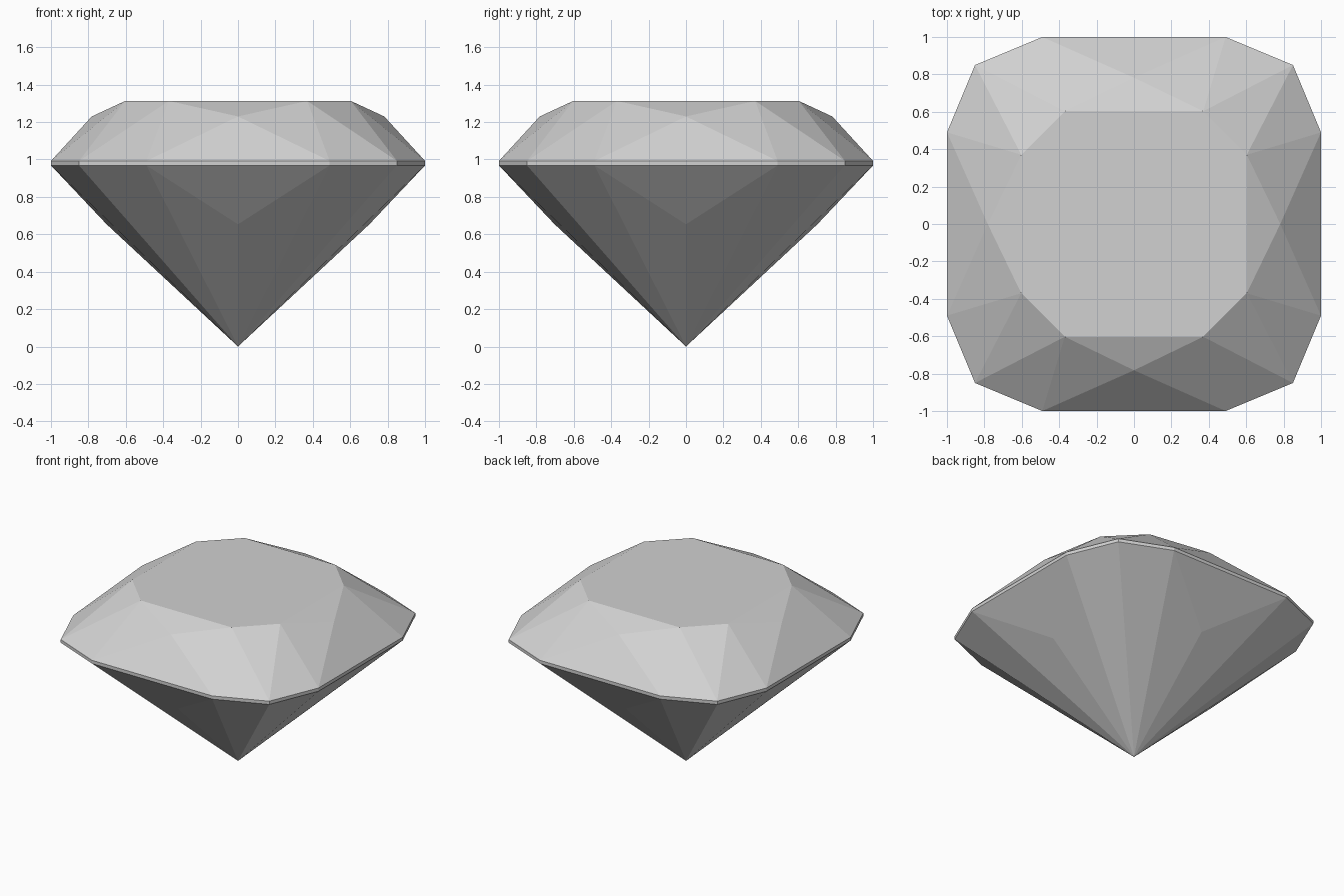
import bpy
import bmesh
from math import pi
from mathutils import Matrix, Vector

cube = bpy.data.objects.get("Cube")
if cube:
    bpy.data.objects.remove(cube, do_unlink=True)

# One grey for the whole stone
grey = bpy.data.materials.new("stone grey")
grey.use_nodes = True
colour = (0.64, 0.64, 0.64, 1)
grey.diffuse_color = colour
grey.node_tree.nodes["Principled BSDF"].inputs["Base Color"].default_value = colour

# Heights of the main levels
TABLE, STAR, RIM_TOP, RIM_BOTTOM, NOTCH = 1.313, 1.23, 0.992, 0.968, 0.653
CENTRE = Vector((0, 0, 0.9))


def rim(z):
    """Girdle points of the front quarter, left to right."""
    return [Vector(p) for p in ((-0.49, -1, z), (0.49, -1, z),
                                (0.85, -0.85, z), (1, -0.49, z))]


def build_part(name, facets, cap=None):
    """Repeat the front facets around four sides, then add an optional cap."""
    bm = bmesh.new()

    def add(points):
        face = bm.faces.new([bm.verts.new(p) for p in points])
        face.normal_update()
        if face.normal.dot(face.calc_center_median() - CENTRE) < 0:
            face.normal_flip()

    for side in range(4):
        turn = Matrix.Rotation(side * pi / 2, 3, "Z")
        for facet in facets:
            add([turn @ p for p in facet])
    if cap:
        add(cap)
    bmesh.ops.remove_doubles(bm, verts=bm.verts[:], dist=0.0001)
    mesh = bpy.data.meshes.new(name)
    bm.to_mesh(mesh)
    bm.free()
    mesh.materials.append(grey)
    bpy.context.collection.objects.link(bpy.data.objects.new(name, mesh))


# Crown: star, kite and corner facets below an eight-sided table
left, right, corner, after = rim(RIM_TOP)
table_l = Vector((-0.37, -0.603, TABLE))
table_r = Vector((0.37, -0.603, TABLE))
table_next = Vector((0.603, -0.37, TABLE))
star = Vector((0, -0.782, STAR))
table = [Matrix.Rotation(s * pi / 2, 3, "Z") @ p
         for s in range(4) for p in (table_l, table_r)]
build_part("crown", [
    (table_l, star, table_r),
    (star, left, right),
    (table_l, left, star),
    (table_r, star, right),
    (table_r, right, corner),
    (table_r, corner, table_next),
    (table_next, corner, after),
], table)

# Girdle: thin upright band
low = rim(RIM_BOTTOM)
high = rim(RIM_TOP)
build_part("girdle", [(low[i], low[i + 1], high[i + 1], high[i]) for i in range(3)])

# Pavilion: facets meeting at the bottom point
left, right, corner, after = low
tip = Vector((0, 0, 0))
notch = Vector((0, -0.702, NOTCH))
build_part("pavilion", [
    (left, notch, right),
    (left, tip, notch),
    (notch, tip, right),
    (right, tip, corner),
    (corner, tip, after),
])
